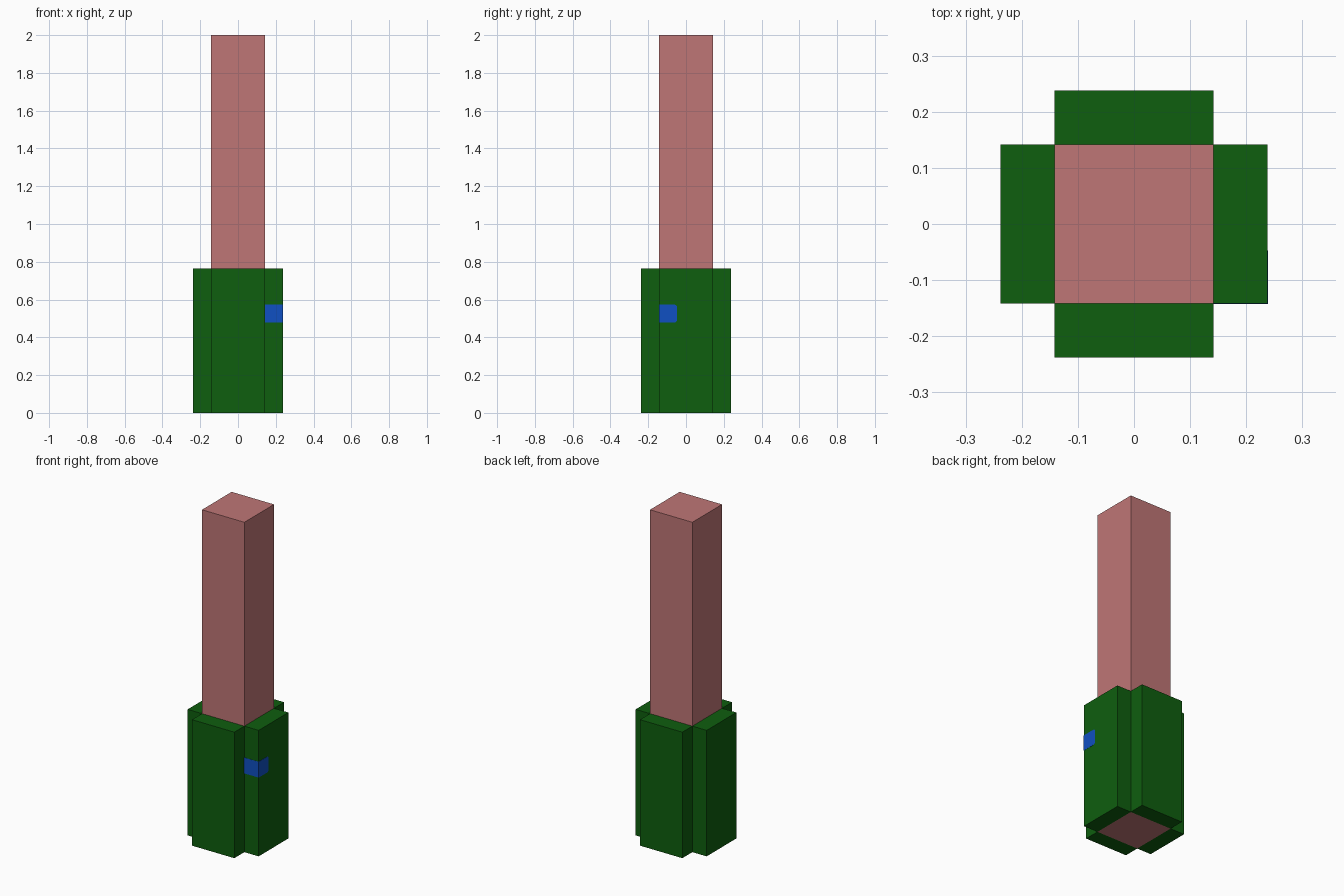
import bpy, bmesh, math
from mathutils import Vector

cube = bpy.data.objects.get("Cube")
if cube:
    bpy.data.objects.remove(cube, do_unlink=True)


def material(name, rgb):
    m = bpy.data.materials.new(name)
    m.use_nodes = True
    m.diffuse_color = (*rgb, 1)
    m.node_tree.nodes["Principled BSDF"].inputs["Base Color"].default_value = (*rgb, 1)
    return m


PINK = material("dusty pink", (0.52, 0.18, 0.18))
GREEN = material("dark green", (0.0045, 0.112, 0.0045))
BLUE = material("bright blue", (0.005, 0.08, 0.54))

CORE = 0.142      # half width of the shaft
OUTER = 0.238     # outer face of the grip panels
GRIP_H = 0.764    # grip height


def box(name, lo, hi, mat, bevel_test=None, bevel=0.0):
    """Box between two corners; edges passing bevel_test are rounded."""
    lo, hi = Vector(lo), Vector(hi)
    bm = bmesh.new()
    bmesh.ops.create_cube(bm, size=1)
    for v in bm.verts:
        v.co = Vector([(lo[i] + hi[i]) / 2 + v.co[i] * (hi[i] - lo[i]) for i in range(3)])
    if bevel_test:
        edges = [e for e in bm.edges if bevel_test(e)]
        bmesh.ops.bevel(bm, geom=edges, offset=bevel, segments=3, profile=0.5, affect='EDGES')
    me = bpy.data.meshes.new(name)
    bm.to_mesh(me)
    bm.free()
    me.materials.append(mat)
    ob = bpy.data.objects.new(name, me)
    bpy.context.collection.objects.link(ob)
    return ob


# Square shaft running the full height
box("shaft", (-CORE, -CORE, 0), (CORE, CORE, 2), PINK)

# One grip panel per side of the shaft
for i, side in enumerate(("left", "back", "right", "front")):
    panel = box("grip_panel_" + side, (CORE, -CORE, 0), (OUTER, CORE, GRIP_H), GREEN)
    panel.rotation_euler.z = i * math.pi / 2

# Button set into the front corner of the left panel, rounded at its rear edges
E = 0.001
BACK = -0.047
box("button", (CORE, -CORE - E, 0.478), (OUTER + E, BACK, 0.574), BLUE,
    lambda e: all(abs(v.co.y - BACK) < 1e-5 for v in e.verts)
    and abs(e.verts[0].co.z - e.verts[1].co.z) < 1e-5, 0.016)
